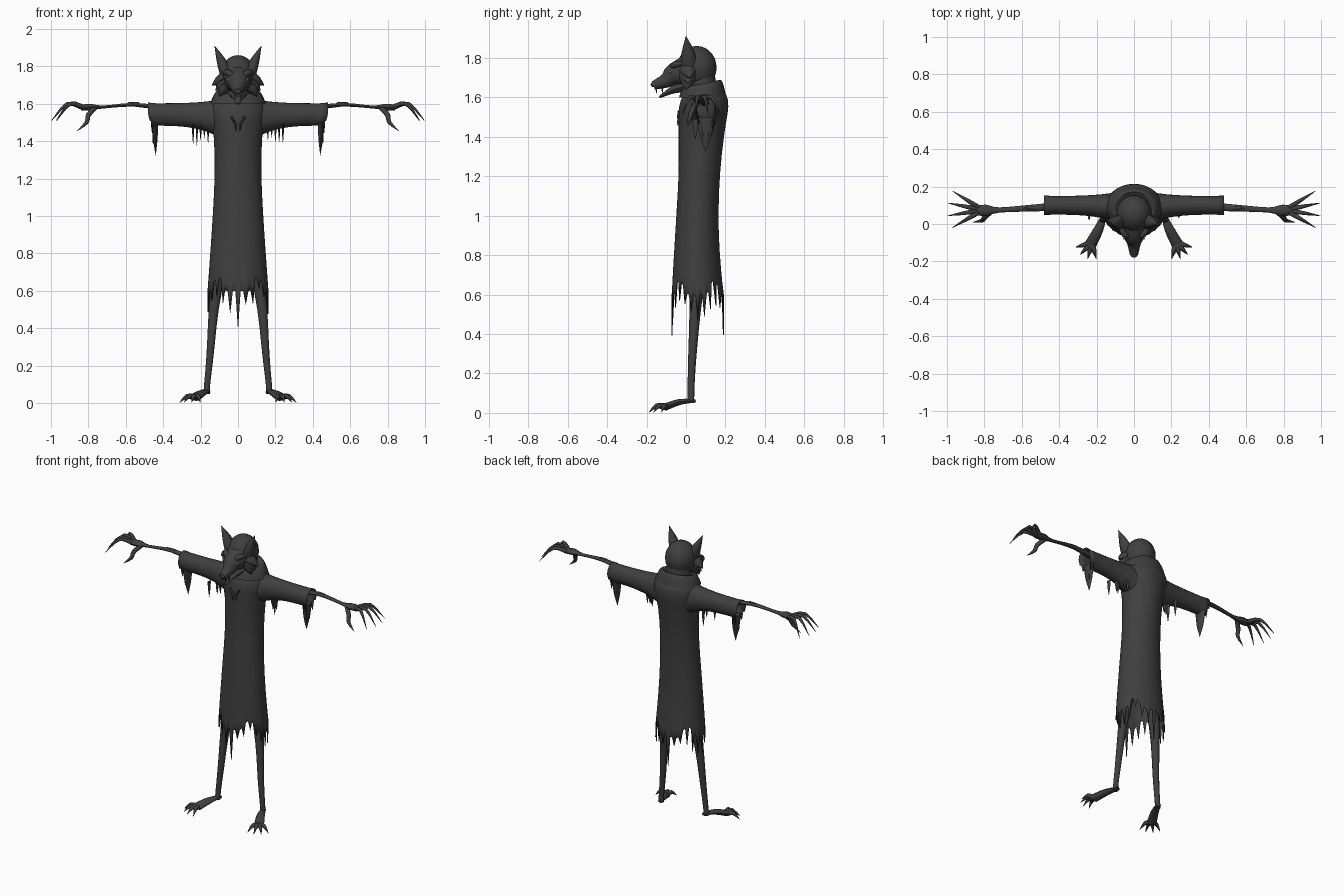
import bpy, bmesh, math, random
from mathutils import Vector as V

random.seed(4)
if "Cube" in bpy.data.objects:
    bpy.data.objects.remove(bpy.data.objects["Cube"])


def material(name, red, green, blue):
    mat = bpy.data.materials.new(name)
    mat.use_nodes = True
    mat.diffuse_color = (red, green, blue, 1)
    shader = mat.node_tree.nodes["Principled BSDF"]
    shader.inputs["Base Color"].default_value = mat.diffuse_color
    return mat


charcoal = material("charcoal", .05, .05, .05)
eye_yellow = material("eye_yellow", .45, .33, .03)


def smooth(name, mat):
    """Name, colour and smooth the active object."""
    part = bpy.context.active_object
    part.name = name
    part.data.materials.append(mat)
    bpy.ops.object.shade_smooth_by_angle(angle=math.radians(50))
    return part


def loft(name, rows, closed=True):
    """Skin a list of equally long rings; open lofts become thin cloth."""
    bm = bmesh.new()
    rings = [[bm.verts.new(point) for point in row] for row in rows]
    for low, high in zip(rings, rings[1:]):
        for i in range(len(low)):
            bm.faces.new((low[i - 1], low[i], high[i], high[i - 1]))
    if closed:
        bm.faces.new(rings[0])
        bm.faces.new(rings[-1])
    bmesh.ops.recalc_face_normals(bm, faces=bm.faces)
    mesh = bpy.data.meshes.new(name)
    bm.to_mesh(mesh)
    bm.free()
    part = bpy.data.objects.new(name, mesh)
    bpy.context.collection.objects.link(part)
    bpy.ops.object.select_all(action="DESELECT")
    part.select_set(True)
    bpy.context.view_layer.objects.active = part
    smooth(name, charcoal)
    if not closed:
        part.modifiers.new("cloth", "SOLIDIFY").thickness = .005


def ellipse(centre, u, v, count=24):
    turns = [math.tau * i / count for i in range(count)]
    return [V(centre) + V(u) * math.cos(a) + V(v) * math.sin(a) for a in turns]


def ellipsoid(name, centre, radii, mat=charcoal):
    bpy.ops.mesh.primitive_uv_sphere_add(segments=24, ring_count=14, radius=1,
                                         location=centre, scale=radii)
    smooth(name, mat)


def limb(name, *joints, flat=1, side=1, count=10):
    """Smooth tapered tube through joints of x, y, z and radius."""
    joints = [V((side * x, y, z, r)) for x, y, z, r in joints]
    padded = [joints[0]] + joints + [joints[-1]]
    path = []
    for a, b, c, d in zip(padded, padded[1:], padded[2:], padded[3:]):
        for t in (0, 1 / 3, 2 / 3):
            path.append(b + t / 2 * (c - a + t * (2 * a - 5 * b + 4 * c - d
                                                  + t * (3 * b - a - 3 * c + d))))
    path.append(joints[-1])
    whole = (joints[-1] - joints[0]).xyz.normalized()
    axis = V((1, 0, 0)) if abs(whole.y) > .6 else V((0, 1, 0))
    rows = []
    for i, point in enumerate(path):
        ahead = path[min(i + 1, len(path) - 1)]
        along = (ahead - path[max(i - 1, 0)]).xyz.normalized()
        u = (axis - along * axis.dot(along)).normalized()
        radius = max(point.w, .001)
        rows.append(ellipse(point.xyz, u * radius, along.cross(u) * radius * flat, count))
    loft(name, rows)


def spike(name, root, tip, radius, arch=0, flat=1, side=1):
    """Pointed claw, tuft or rag, bowed upward by arch."""
    middle = (V(root) + V(tip)) / 2 + V((0, 0, arch))
    limb(name, (*root, radius), (*middle, radius * .7), (*tip, .001),
         flat=flat, side=side, count=8)


# Robe: waisted, flared below, hunched behind, domed at the shoulders
columns = 72


def robe_point(i, z, size=1):
    level = max(z, .6)
    flare = max(0, 1.2 - level)
    width = .125 + .07 * flare ** 1.2 + .2 * max(0, level - 1.4)
    front = -.037 - .06 * flare
    back = .165 + .17 * (level - 1) ** 2
    a = math.tau * i / columns
    depth = (back - front) / 2 * size
    return V((width * size * math.sin(a), (front + back) / 2 - depth * math.cos(a), z))


def hem_height(i):
    turn = math.tau * min(i, columns - i) / columns
    rag = random.uniform(.05, .13) if i % 3 == 0 else 0
    longest = .14 if i % 36 == 0 else 0
    return .6 + .07 * max(0, math.cos(4 * turn - 3)) - rag - longest


hem = [hem_height(i) for i in range(columns)]
rows = [[robe_point(i, z) for i, z in enumerate(hem)],
        [robe_point(i, (z + .72) / 2) for i, z in enumerate(hem)]]
for k in range(9):
    rows.append([robe_point(i, .72 + k / 10) for i in range(columns)])
for k in range(6):
    t = k * math.pi / 12
    rows.append([robe_point(i, 1.52 + .13 * math.sin(t), math.cos(t) ** .6)
                 for i in range(columns)])
loft("robe", rows, closed=False)

# Cowl around the neck, raised behind
rows = []
for k in range(7):
    t = k / 6
    rows.append(ellipse((0, .085, 1.6 + .07 * math.sin(2.2 * t)),
                        (.15 - .06 * t, 0, 0), (0, .12 - .04 * t, .025 * t)))
loft("cowl", rows)
limb("neck", (0, .08, 1.55, .09), (0, .07, 1.72, .075), count=16)

# Wolf head
ellipsoid("cranium", (0, .055, 1.75), (.095, .1, .11))
limb("muzzle", (0, .02, 1.735, .085), (0, -.06, 1.715, .058), (0, -.1, 1.685, .038),
     (0, -.165, 1.66, .022), count=20)
limb("lower_jaw", (0, .03, 1.66, .06), (0, -.06, 1.64, .035), (0, -.135, 1.6, .01), flat=.6)
ellipsoid("nose", (0, -.165, 1.665), (.018, .014, .014))

for side, tag in ((1, "left_"), (-1, "right_")):
    # Ear, brow, eye, cheek fur and fangs
    limb(tag + "ear", (.065, .015, 1.76, .042), (.09, .01, 1.83, .032), (.125, 0, 1.91, .001),
         flat=.8, side=side)
    limb(tag + "brow", (.015, -.075, 1.74, .008), (.05, -.055, 1.765, .018),
         (.08, -.01, 1.77, .006), side=side)
    ellipsoid(tag + "eye", (side * .042, -.077, 1.728), (.017, .008, .007), eye_yellow)
    for k in range(3):
        spike(tag + "cheek_fur", (.07, .01, 1.74 - .02 * k),
              (.14 - .02 * k, .02 - .01 * k, 1.7 - .03 * k), .045, flat=.8, side=side)
    for y in (-.15, -.12):
        spike(tag + "fang", (.018, y, 1.65), (.016, y, 1.62), .005, side=side)

    # Sleeve widening into the shoulder, with a torn cuff
    rows = []
    for k in range(10):
        t = k / 9
        blend = (1 - t) ** 3
        half = .06 + .065 * blend
        rows.append(ellipse((side * (.04 + .4 * t), .1 - .015 * blend, 1.603 + .03 * blend - half),
                            (0, .05 + .045 * blend, 0), (0, 0, half)))
    cuff = ellipse((side * .48, .1, 1.545), (0, .053, 0), (0, 0, .062))
    for i, point in enumerate(cuff):
        low = max(0, (1.545 - point.z) / .062)
        point.x -= side * .03 * low
        point.z -= low * (random.uniform(.05, .1) if i % 2 else .01)
    loft(tag + "sleeve", rows + [cuff], closed=False)
    spike(tag + "sleeve_rag", (.445, .1, 1.5), (.44, .1, 1.325), .045, flat=.4, side=side)

    # Torn cloth under the arm and fur on the chest
    for k in range(5):
        x = .16 + .02 * k
        y = random.uniform(.03, .14)
        spike(tag + "underarm_rag", (x, y, 1.49), (x, y, random.uniform(1.37, 1.43)), .016,
              flat=.4, side=side)
    for k in range(2):
        spike(tag + "chest_tuft", (.015 + .02 * k, -.03, 1.5 + .03 * k),
              (.01, -.043, 1.455 + .03 * k), .012, flat=.6, side=side)

    # Arm and hand with fanned fingers
    limb(tag + "arm", (.38, .095, 1.57, .024), (.55, .085, 1.595, .018), (.72, .075, 1.583, .014),
         (.79, .073, 1.583, .03), (.84, .073, 1.58, .026), flat=.6, side=side)
    spike(tag + "elbow_spur", (.53, .085, 1.6), (.59, .085, 1.607), .01, side=side)
    for k in range(4):
        fan = math.radians(34 - 22 * k)
        reach = V((math.cos(fan), math.sin(fan), 0))
        spike(tag + "finger", V((.81, .075, 1.58)) + reach * .02,
              V((.82, .075, 1.51)) + reach * .18, .014, arch=.055, side=side)
    limb(tag + "thumb", (.765, .065, 1.578, .014), (.8, .035, 1.54, .014),
         (.81, .02, 1.5, .011), (.86, .01, 1.455, .001), side=side)

    # Leg and foot with splayed toes
    limb(tag + "leg", (.1, .06, .75, .045), (.13, .045, .5, .028), (.15, .03, .25, .02),
         (.165, .025, .1, .017), (.168, .025, .05, .018), side=side)
    limb(tag + "foot", (.16, .045, .06, .014), (.19, -.03, .056, .026), (.23, -.105, .03, .032),
         flat=.6, side=side)
    for k in range(4):
        fan = math.radians(30 * k - 105)
        reach = V((math.cos(fan), math.sin(fan), 0))
        spike(tag + "toe", V((.225, -.1, .03)) + reach * .01,
              V((.225, -.1, .003)) + reach * .09, .017, arch=.02, side=side)
